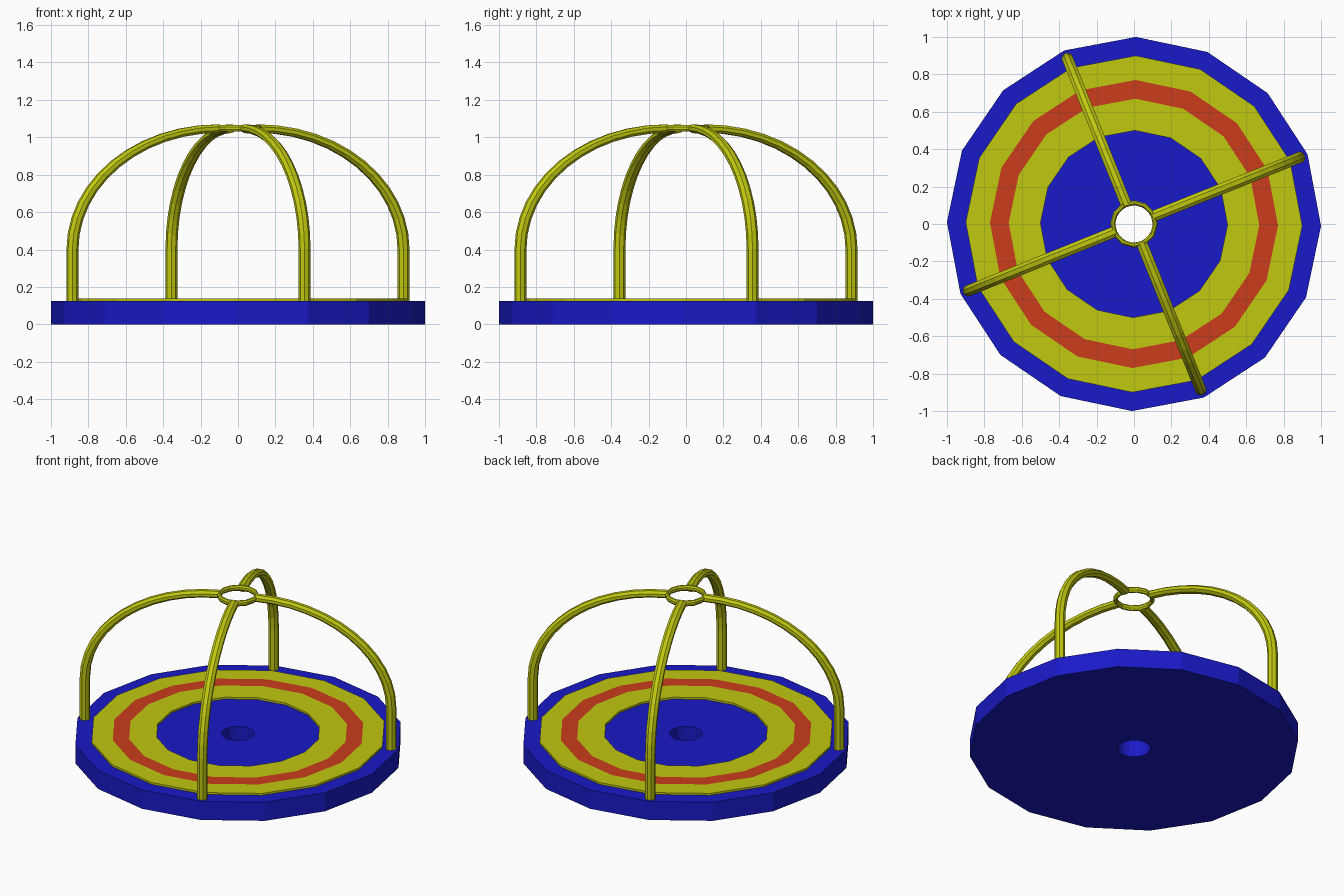
import bpy, bmesh, math

if "Cube" in bpy.data.objects:
    bpy.data.objects.remove(bpy.data.objects["Cube"])

OFFSET = math.radians(-0.6)   # slight turn of the whole model


def material(name, color):
    m = bpy.data.materials.new(name)
    m.diffuse_color = (*color, 1)
    m.use_nodes = True
    m.node_tree.nodes["Principled BSDF"].inputs["Base Color"].default_value = m.diffuse_color
    return m


BLUE = material("blue_paint", (0.01, 0.01, 0.58))
YELLOW = material("yellow_paint", (0.53, 0.58, 0.005))
RED = material("red_paint", (0.60, 0.045, 0.012))


def finish(name, bm, mats):
    mesh = bpy.data.meshes.new(name)
    bm.to_mesh(mesh)
    bm.free()
    for m in mats:
        mesh.materials.append(m)
    ob = bpy.data.objects.new(name, mesh)
    bpy.context.collection.objects.link(ob)
    return ob


def lathe(name, profile, sides, mats, closed=True, slots=None):
    """Spin an (r, z) profile, listed clockwise, around the z axis."""
    bm = bmesh.new()
    rings = []
    for i in range(sides):
        a = OFFSET + math.tau * i / sides
        rings.append([bm.verts.new((r * math.cos(a), r * math.sin(a), z))
                      for r, z in profile])
    n = len(profile)
    for i in range(sides):
        p, q = rings[i], rings[(i + 1) % sides]
        for j in range(n if closed else n - 1):
            k = (j + 1) % n
            f = bm.faces.new((p[j], p[k], q[k], q[j]))
            if slots:
                f.material_index = slots[j]
    return finish(name, bm, mats)


def arm(name, angle, sides=8, steps=12):
    """Upright post running into a squashed quarter-circle arch."""
    tube, bend, inner, squash, spring = 0.032, 0.844, 0.11, 0.766, 0.40
    ca, sa = math.cos(angle), math.sin(angle)
    bm = bmesh.new()
    stations = [(0, 0.12)] + [(math.pi / 2 * s / steps, spring)
                              for s in range(steps + 1)]
    rings = []
    for t, base in stations:
        ring = []
        for k in range(sides):
            u = math.tau * (k + 0.5) / sides
            d = bend + tube * math.cos(u)
            r = inner + d * math.cos(t)
            z = base + d * math.sin(t) * squash
            w = tube * math.sin(u)
            ring.append(bm.verts.new((r * ca - w * sa, r * sa + w * ca, z)))
        rings.append(ring)
    for p, q in zip(rings, rings[1:]):
        for k in range(sides):
            m = (k + 1) % sides
            bm.faces.new((p[k], p[m], q[m], q[k]))
    bm.faces.new(rings[0][::-1])
    bm.faces.new(rings[-1])
    bmesh.ops.recalc_face_normals(bm, faces=bm.faces)
    return finish(name, bm, [YELLOW])


# Round platform with a hole through the middle
lathe("platform", [(0.10, 0), (0.10, 0.125), (1.0, 0.125), (1.0, 0)], 16, [BLUE])

# Raised deck band with a red stripe
lathe("deck_band",
      [(0.50, 0.125), (0.50, 0.138), (0.67, 0.138), (0.77, 0.138),
       (0.90, 0.138), (0.90, 0.125)],
      16, [YELLOW, RED], closed=False, slots=[0, 0, 1, 0, 0])

# Four arched handrails
for i in range(4):
    arm(f"handrail_{i + 1}", OFFSET + math.radians(22.5 + 90 * i))

# Small ring joining the handrails at the top
section = [(0.114 + 0.014 * math.cos(-math.tau * (k + 0.5) / 8),
            1.048 + 0.019 * math.sin(-math.tau * (k + 0.5) / 8)) for k in range(8)]
lathe("top_ring", section, 12, [YELLOW])
